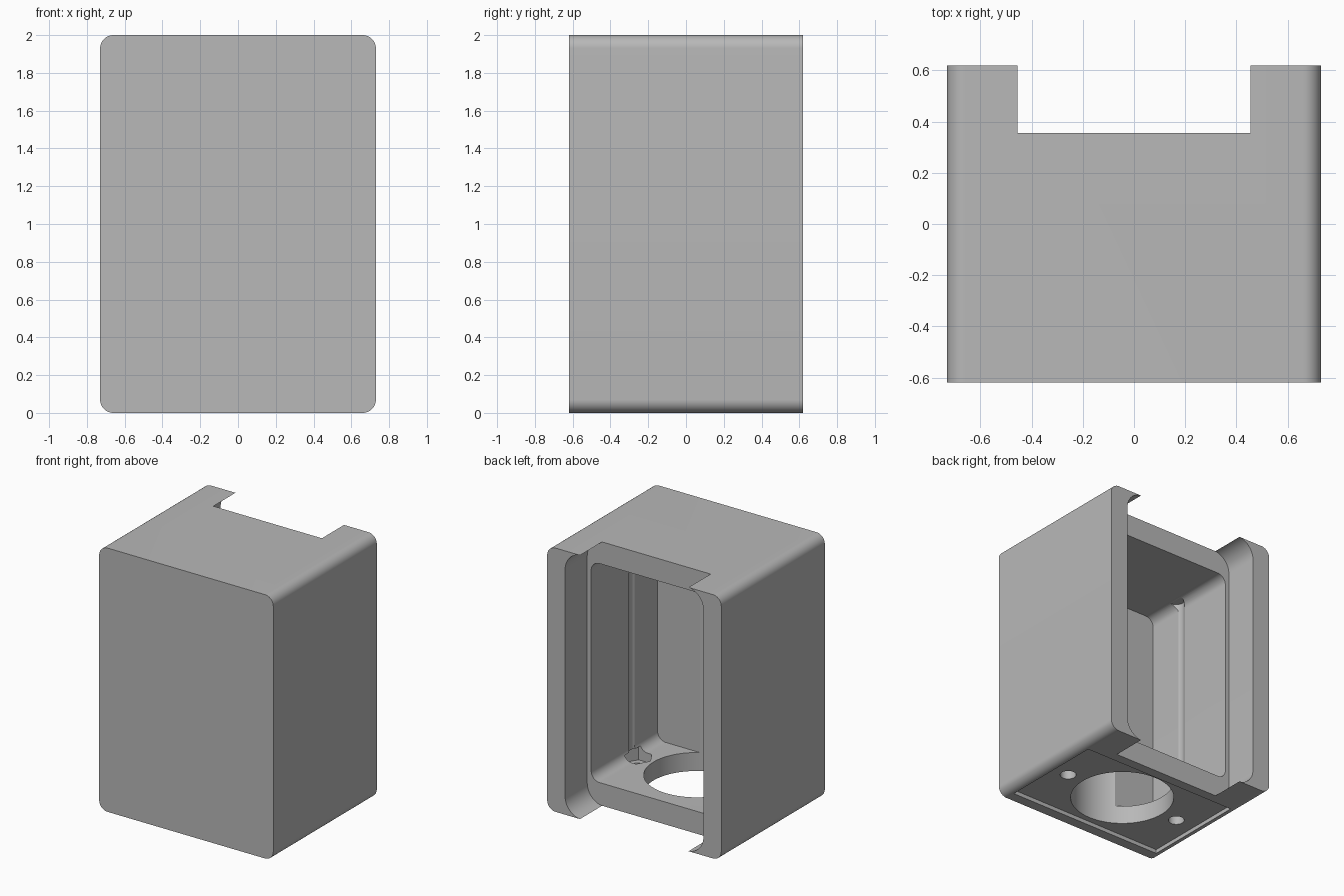
import bpy, math

cube = bpy.data.objects.get("Cube")
if cube:
    bpy.data.objects.remove(cube, do_unlink=True)

grey = bpy.data.materials.new("plain grey")
grey.use_nodes = True
grey.diffuse_color = (0.48, 0.48, 0.48, 1)
grey.node_tree.nodes["Principled BSDF"].inputs["Base Color"].default_value = (0.48, 0.48, 0.48, 1)


def prism(name, outline, place, start, end):
    """Extrude a 2D outline from start to end; place maps (u, v, depth) to x, y, z."""
    n = len(outline)
    verts = [place(u, v, d) for d in (start, end) for u, v in outline]
    faces = [tuple(range(n)), tuple(range(n, 2 * n))]
    faces += [(i, (i + 1) % n, n + (i + 1) % n, n + i) for i in range(n)]
    mesh = bpy.data.meshes.new(name)
    mesh.from_pydata(verts, [], faces)
    obj = bpy.data.objects.new(name, mesh)
    bpy.context.collection.objects.link(obj)
    bpy.context.view_layer.objects.active = obj
    bpy.ops.object.mode_set(mode='EDIT')
    bpy.ops.mesh.select_all(action='SELECT')
    bpy.ops.mesh.normals_make_consistent(inside=False)
    bpy.ops.object.mode_set(mode='OBJECT')
    return obj


def rounded(half_width, low, high, radius, steps=12):
    pts = []
    corners = [(1, high - radius), (-1, high - radius), (-1, low + radius), (1, low + radius)]
    for k, (side, cz) in enumerate(corners):
        for i in range(steps + 1):
            a = math.pi / 2 * (k + i / steps)
            pts.append((side * (half_width - radius) + radius * math.cos(a),
                        cz + radius * math.sin(a)))
    return pts


def circle(cx, cy, radius, sides):
    return [(cx + radius * math.cos(2 * math.pi * i / sides),
             cy + radius * math.sin(2 * math.pi * i / sides)) for i in range(sides)]


def along_y(u, v, d):
    return (u, d, v)


def along_z(u, v, d):
    return (u, v, d)


# Outer housing
housing = prism("housing", rounded(0.73, 0, 2, 0.07), along_y, -0.62, 0.62)
housing.data.materials.append(grey)

FLOOR, CEILING, MID = 0.17, 1.83, -0.13

# Back recess, main cavity and shallow panel under the base
cutters = [
    prism("back_recess_cutter", rounded(0.58, -0.001, 2.001, 0.14), along_y, 0.355, 0.7),
    prism("cavity_cutter", rounded(0.547, FLOOR, CEILING, 0.07), along_y, -0.44, 0.5),
    prism("base_panel_cutter", [(-0.658, -0.54), (0.658, -0.54), (0.658, 0.28), (-0.658, 0.28)],
          along_z, -0.1, 0.03),
    # Large round opening in the base, grooving the front wall
    prism("base_opening_cutter", circle(0, MID, 0.365, 96), along_z, -0.1, CEILING - 0.002),
]
# Screw channels and hexagonal nut pockets on both sides
for side in (-1, 1):
    cutters.append(prism("screw_channel_cutter", circle(side * 0.5, MID, 0.057, 32),
                         along_z, -0.1, CEILING - 0.003))
    cutters.append(prism("nut_pocket_cutter", circle(side * 0.5, MID, 0.11, 6),
                         along_z, 0.10, 0.21))

for cutter in cutters:
    cutter.hide_render = True
    mod = housing.modifiers.new(cutter.name, 'BOOLEAN')
    mod.operation = 'DIFFERENCE'
    mod.solver = 'EXACT'
    mod.object = cutter

# Apply the cuts, then remove the cutters
bpy.ops.object.select_all(action='DESELECT')
housing.select_set(True)
bpy.context.view_layer.objects.active = housing
for mod in list(housing.modifiers):
    bpy.ops.object.modifier_apply(modifier=mod.name)
for cutter in cutters:
    bpy.data.objects.remove(cutter, do_unlink=True)
bpy.ops.object.shade_smooth_by_angle(angle=math.radians(30))
